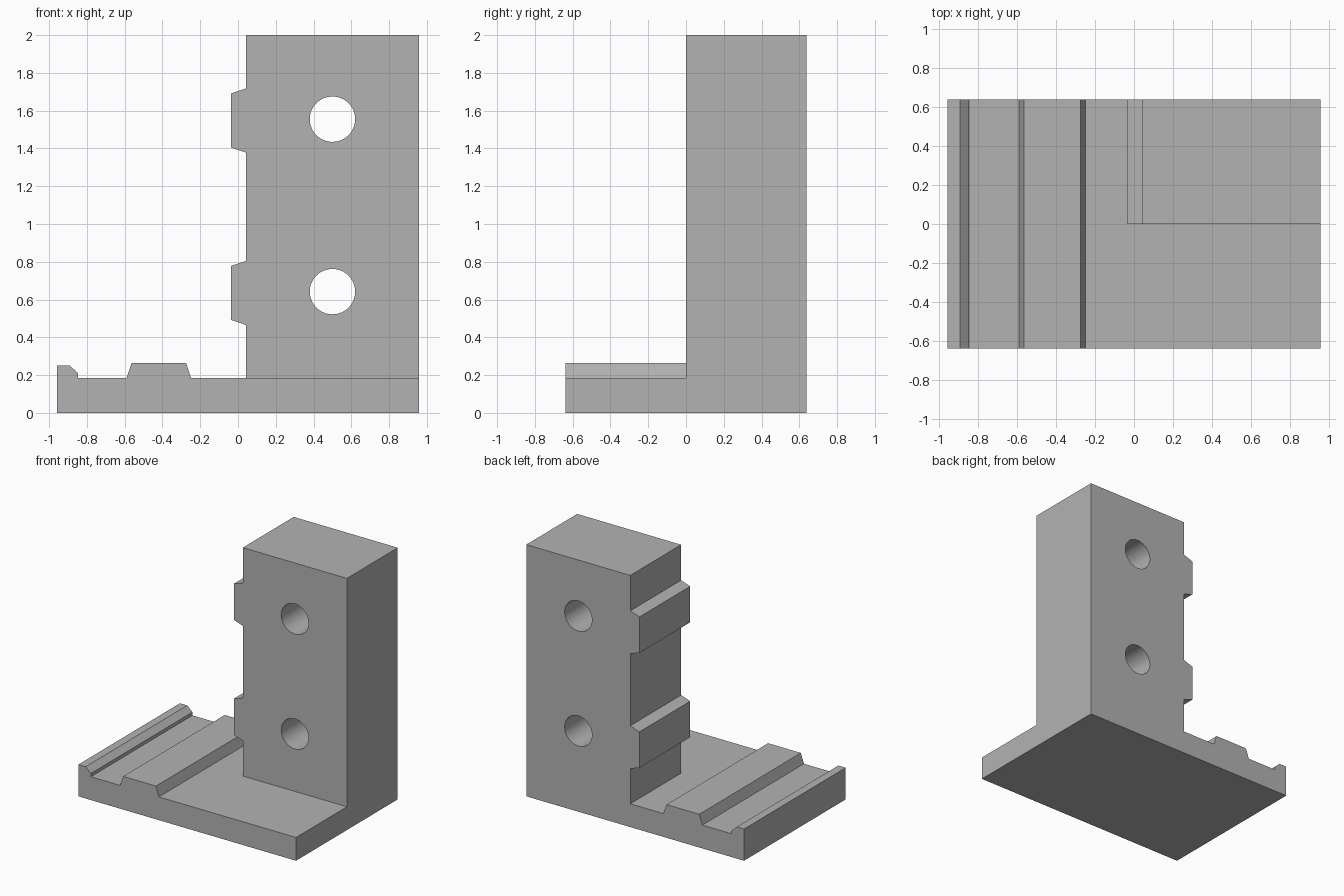
import bpy, bmesh, math
from mathutils import Matrix

cube = bpy.data.objects.get("Cube")
if cube:
    bpy.data.objects.remove(cube, do_unlink=True)

grey = bpy.data.materials.new("plain grey")
grey.use_nodes = True
colour = (0.45, 0.45, 0.45, 1)
grey.diffuse_color = colour
grey.node_tree.nodes["Principled BSDF"].inputs["Base Color"].default_value = colour

HALF_X, HALF_Y, BASE_TOP = 0.957, 0.638, 0.185
COLUMN_LEFT, RIB_LEFT = 0.043, -0.037
HOLE_HEIGHTS = (0.642, 1.555)


def make_object(name, bm):
    bmesh.ops.recalc_face_normals(bm, faces=bm.faces)
    mesh = bpy.data.meshes.new(name)
    bm.to_mesh(mesh)
    bm.free()
    mesh.materials.append(grey)
    obj = bpy.data.objects.new(name, mesh)
    bpy.context.collection.objects.link(obj)
    return obj


def extrude_profile(name, profile, y0, y1):
    """Sweep an x-z outline from y0 to y1."""
    bm = bmesh.new()
    face = bm.faces.new([bm.verts.new((x, y0, z)) for x, z in profile])
    swept = bmesh.ops.extrude_face_region(bm, geom=[face])["geom"]
    verts = [v for v in swept if isinstance(v, bmesh.types.BMVert)]
    bmesh.ops.translate(bm, verts=verts, vec=(0, y1 - y0, 0))
    return make_object(name, bm)


# Base plate with edge lip and trapezoid rail
extrude_profile("base_plate", [
    (-HALF_X, 0), (HALF_X, 0), (HALF_X, BASE_TOP),
    (-0.248, BASE_TOP), (-0.275, 0.264), (-0.563, 0.264), (-0.59, BASE_TOP),
    (-0.847, BASE_TOP), (-0.847, 0.211), (-0.893, 0.252), (-HALF_X, 0.252),
], -HALF_Y, HALF_Y)

# Upright column with two tapered ribs on its side
outline = [(HALF_X, 2), (HALF_X, BASE_TOP), (COLUMN_LEFT, BASE_TOP)]
for z in HOLE_HEIGHTS:
    c = z - 0.007
    outline += [(COLUMN_LEFT, c - 0.17), (RIB_LEFT, c - 0.143),
                (RIB_LEFT, c + 0.143), (COLUMN_LEFT, c + 0.17)]
outline.append((COLUMN_LEFT, 2))
column = extrude_profile("upright_column", outline, 0, HALF_Y)

# Round holes through the column
bm = bmesh.new()
for z in HOLE_HEIGHTS:
    bmesh.ops.create_cone(
        bm, cap_ends=True, segments=64, radius1=0.12, radius2=0.12, depth=2,
        matrix=Matrix.Translation((0.5, 0.3, z)) @ Matrix.Rotation(math.pi / 2, 4, "X"))
cutter = make_object("hole_cutter", bm)
cutter.hide_render = True
cut = column.modifiers.new("holes", "BOOLEAN")
cut.operation = "DIFFERENCE"
cut.solver = "EXACT"
cut.object = cutter

bpy.ops.object.select_all(action="DESELECT")
bpy.context.view_layer.objects.active = column
column.select_set(True)
bpy.ops.object.modifier_apply(modifier=cut.name)
bpy.data.objects.remove(cutter, do_unlink=True)
bpy.ops.object.shade_smooth_by_angle(angle=math.radians(15))
